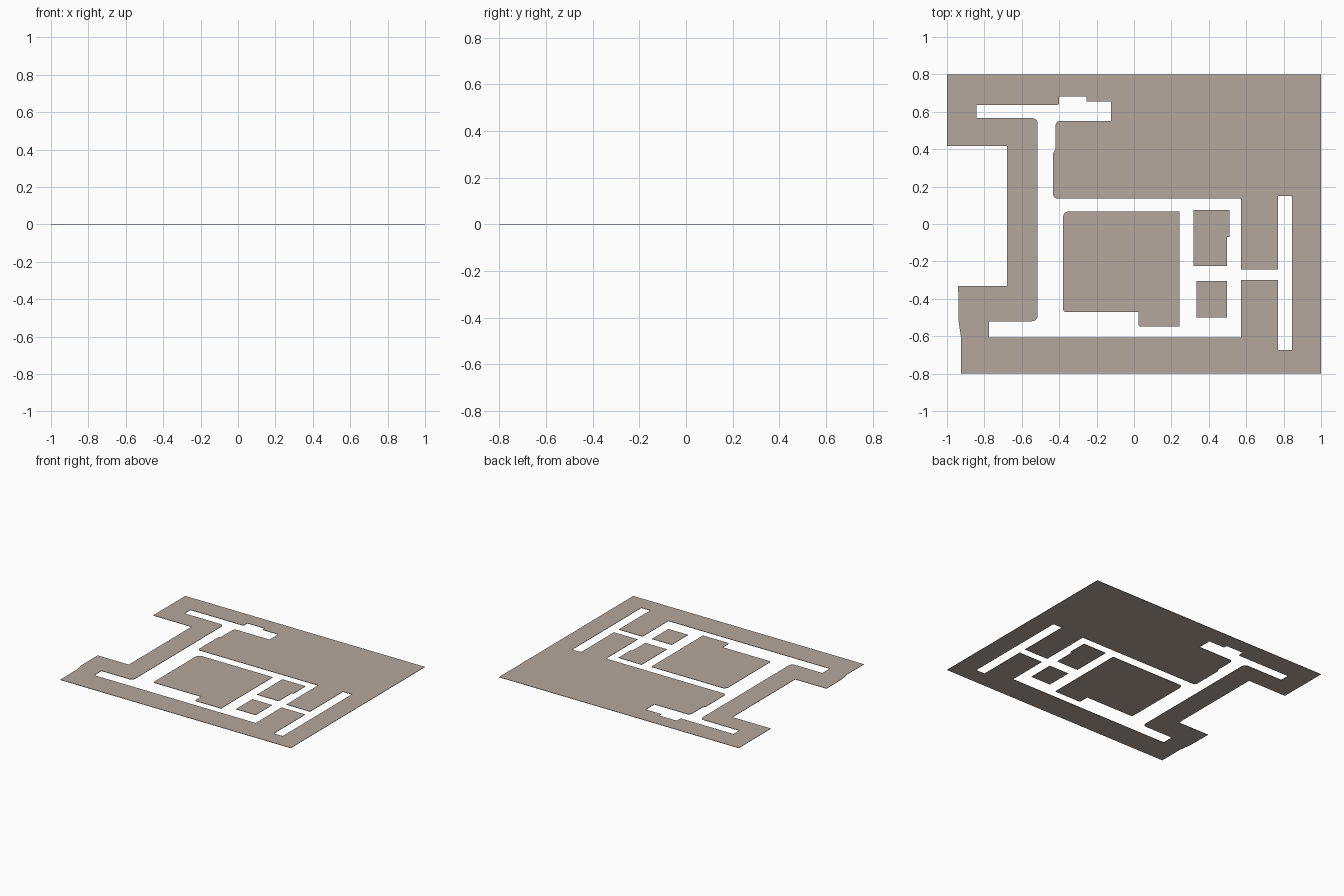
import bpy, bmesh
from mathutils import Vector

if "Cube" in bpy.data.objects:
    bpy.data.objects.remove(bpy.data.objects["Cube"])

T = 0.003  # sheet thickness

mat = bpy.data.materials.new("beige")
mat.diffuse_color = (0.46, 0.39, 0.34, 1)
mat.use_nodes = True
mat.node_tree.nodes["Principled BSDF"].inputs["Base Color"].default_value = mat.diffuse_color


def rounded(pts, steps=5):
    """Turn (x, y[, radius]) corners into a loop with rounded corners."""
    out = []
    for i, p in enumerate(pts):
        c = Vector(p[:2])
        if len(p) < 3:
            out.append(c)
            continue
        a = c + (Vector(pts[i - 1][:2]) - c).normalized() * p[2]
        b = c + (Vector(pts[(i + 1) % len(pts)][:2]) - c).normalized() * p[2]
        for k in range(steps + 1):
            t = k / steps
            q = 0.6  # near-circular corner
            w = (1 - t) ** 2, 2 * q * t * (1 - t) * 1.18, t * t
            out.append((a * w[0] + c * w[1] + b * w[2]) / sum(w))
    return out


def sheet(name, *loops):
    """Thin flat sheet from an outline and optional holes."""
    cu = bpy.data.curves.new(name, 'CURVE')
    cu.dimensions = '2D'
    cu.fill_mode = 'BOTH'
    cu.extrude = T / 2
    for loop in loops:
        pts = rounded(loop)
        s = cu.splines.new('POLY')
        s.points.add(len(pts) - 1)
        for sp, p in zip(s.points, pts):
            sp.co = (p.x, p.y, 0, 1)
        s.use_cyclic_u = True
    tmp = bpy.data.objects.new(name + "_curve", cu)
    bpy.context.collection.objects.link(tmp)
    bpy.context.view_layer.update()
    me = bpy.data.meshes.new_from_object(
        tmp.evaluated_get(bpy.context.evaluated_depsgraph_get()))
    bpy.data.objects.remove(tmp)
    bm = bmesh.new()
    bm.from_mesh(me)
    bmesh.ops.remove_doubles(bm, verts=bm.verts, dist=1e-5)
    bmesh.ops.translate(bm, verts=bm.verts, vec=(0, 0, T / 2))
    bmesh.ops.recalc_face_normals(bm, faces=bm.faces)
    for f in bm.faces:
        f.smooth = False
    bm.to_mesh(me)
    bm.free()
    me.materials.clear()
    me.materials.append(mat)
    ob = bpy.data.objects.new(name, me)
    bpy.context.collection.objects.link(ob)
    return ob


# Outer ground with the connected street network cut out
border = [(-1, .8), (1, .8), (1, -.8), (-.924, -.8), (-.924, -.61),
          (-.938, -.52), (-.94, -.332), (-.679, -.332), (-.679, .417), (-1, .417)]
streets = [(-.842, .637), (-.4, .637, .012), (-.4, .683), (-.255, .683),
           (-.255, .656), (-.123, .656), (-.123, .552), (-.419, .552, .025),
           (-.419, .4), (-.432, .38), (-.432, .137, .02), (.573, .137),
           (.573, -.242), (.771, -.242), (.771, .15), (.846, .15),
           (.846, -.675), (.771, -.675), (.771, -.3), (.573, -.3),
           (.573, -.608), (-.775, -.608), (-.775, -.52), (-.515, -.52, .03),
           (-.515, .566, .03), (-.842, .566)]
sheet("ground", border, streets)

# Islands between the streets
sheet("large_block", [(-.379, .067, .03), (.243, .067), (.243, -.549),
                      (.023, -.549, .015), (.023, -.471), (-.379, -.471, .015)])
sheet("upper_small_block", [(.317, .076), (.511, .076), (.511, -.07),
                            (.497, -.07), (.497, -.225), (.317, -.225)])
sheet("lower_small_block", [(.333, -.305), (.497, -.305), (.497, -.5), (.333, -.5)])
